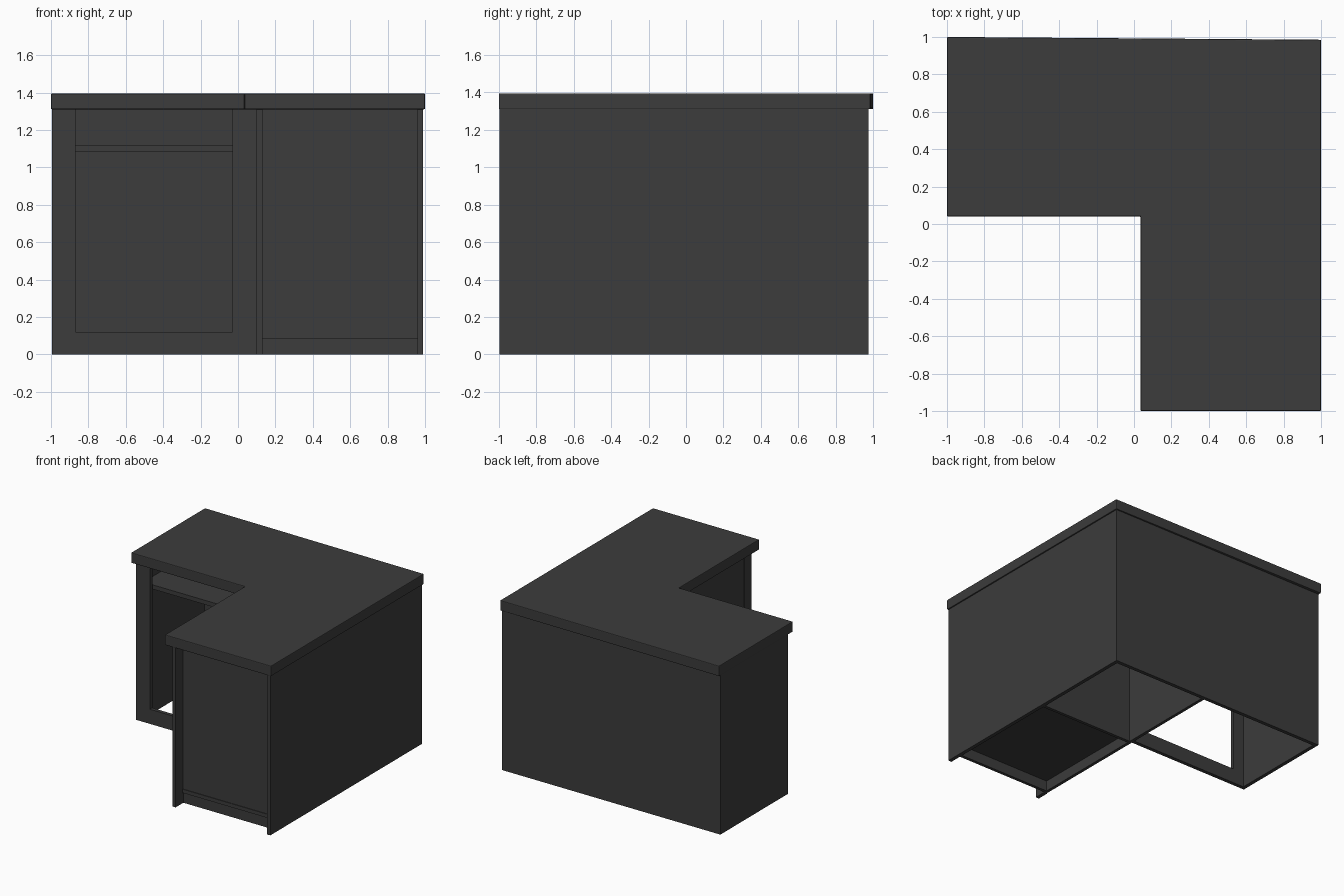
import bpy
import bmesh

cube = bpy.data.objects.get("Cube")
if cube:
    bpy.data.objects.remove(cube, do_unlink=True)

charcoal = bpy.data.materials.new("charcoal grey")
charcoal.use_nodes = True
COLOUR = (0.045, 0.045, 0.045, 1)
charcoal.diffuse_color = COLOUR
charcoal.node_tree.nodes["Principled BSDF"].inputs["Base Color"].default_value = COLOUR


def slab(name, outline, z0, z1, bevel=0.0):
    """Extrude a flat outline from z0 up to z1."""
    bm = bmesh.new()
    face = bm.faces.new([bm.verts.new((x, y, z0)) for x, y in outline])
    new = bmesh.ops.extrude_face_region(bm, geom=[face])["geom"]
    for v in new:
        if isinstance(v, bmesh.types.BMVert):
            v.co.z = z1
    bmesh.ops.recalc_face_normals(bm, faces=bm.faces)
    mesh = bpy.data.meshes.new(name)
    bm.to_mesh(mesh)
    bm.free()
    mesh.materials.append(charcoal)
    obj = bpy.data.objects.new(name, mesh)
    bpy.context.collection.objects.link(obj)
    if bevel:
        mod = obj.modifiers.new("soft_edge", "BEVEL")
        mod.width = bevel
        mod.segments = 2
    return obj


def board(name, x, y, z):
    """Box given by its range on each axis."""
    return slab(name, [(x[0], y[0]), (x[1], y[0]), (x[1], y[1]), (x[0], y[1])], *z)


TOP = 1.31
FULL = (0, TOP)

# L-shaped worktop
slab("worktop", [(-1, 0.04), (0.035, 0.04), (0.035, -1), (1, -1), (1, 0.985), (-1, 1)],
     TOP, 1.395, 0.006)

# Outer walls
board("right_side_panel", (0.96, 0.99), (-0.995, 0.975), FULL)
board("back_panel", (-0.995, 0.96), (0.945, 0.975), FULL)
board("left_end_panel", (-0.995, -0.965), (0.13, 0.945), FULL)

# Wall between the two wings, with a stile on its front edge
board("inner_wall", (0.105, 0.13), (-0.9, 0.945), FULL)
board("inner_wall_stile", (0.1, 0.13), (-0.995, -0.9), FULL)

# Open front of the long wing
for name, x in (("outer_post", (-0.995, -0.87)), ("corner_post", (-0.03, 0.105))):
    board(name, x, (0.1, 0.13), FULL)
board("bottom_rail", (-0.87, -0.03), (0.1, 0.13), (0, 0.12))
board("shelf", (-0.965, 0.105), (0.15, 0.945), (1.085, 1.12))

# Closed cabinet of the short wing
board("cabinet_front", (0.13, 0.96), (-0.9, -0.875), (0.115, TOP))
board("cabinet_plinth", (0.13, 0.96), (-0.895, -0.87), (0, 0.085))
board("cabinet_floor", (0.13, 0.96), (-0.905, 0.08), (0.085, 0.115))
board("cabinet_back", (0.13, 0.96), (0.08, 0.105), FULL)
